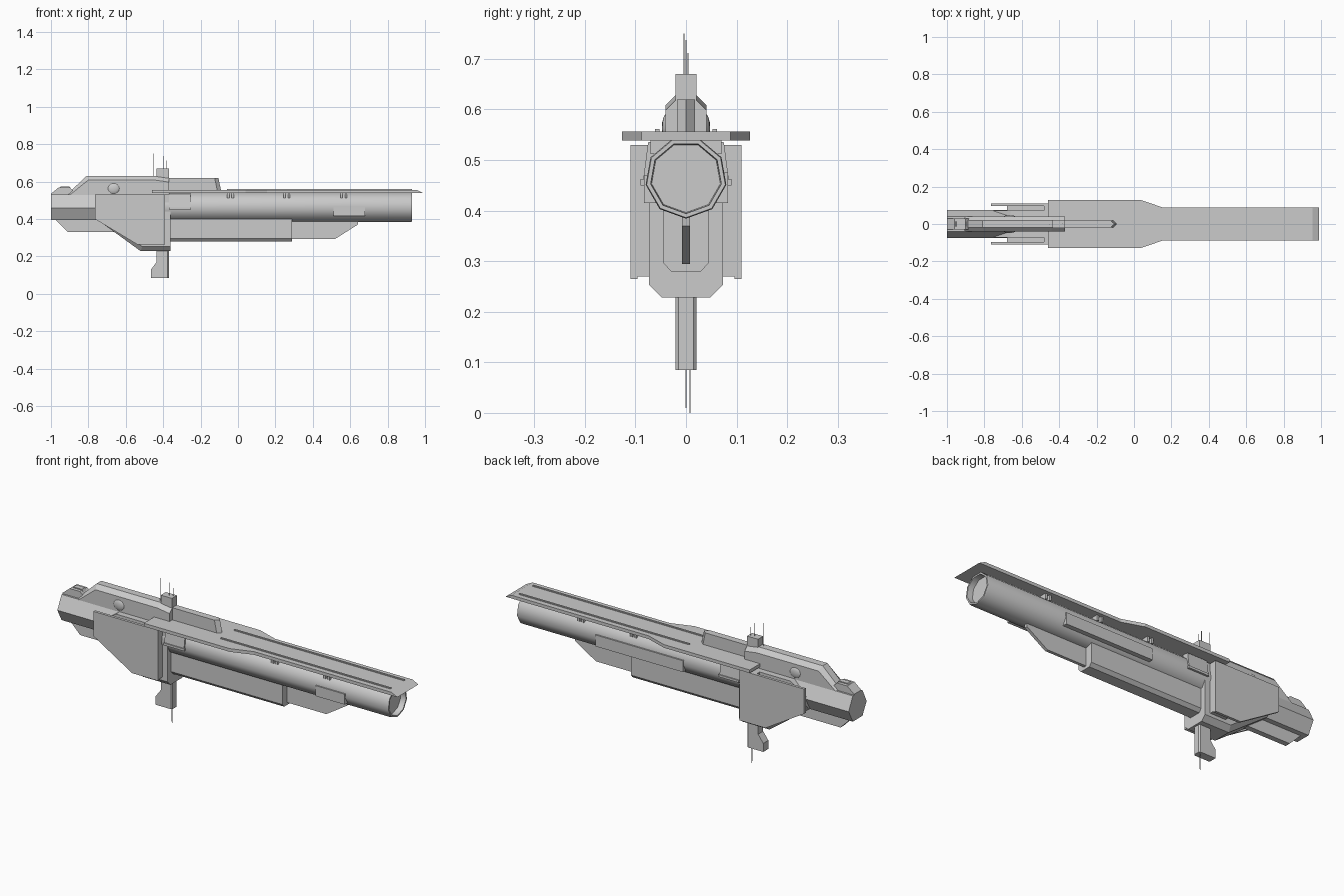
import bpy, bmesh, math
from mathutils import Vector

if "Cube" in bpy.data.objects:
    bpy.data.objects.remove(bpy.data.objects["Cube"])


def make(name, bm):
    bmesh.ops.recalc_face_normals(bm, faces=bm.faces)
    me = bpy.data.meshes.new(name)
    bm.to_mesh(me)
    bm.free()
    ob = bpy.data.objects.new(name, me)
    bpy.context.collection.objects.link(ob)
    return ob


def loft(name, rings):
    """Skin matching closed rings of 3D points and cap the ends."""
    bm = bmesh.new()
    vs = [[bm.verts.new(p) for p in r] for r in rings]
    n = len(vs[0])
    for a, b in zip(vs, vs[1:]):
        for i in range(n):
            j = (i + 1) % n
            bm.faces.new((a[i], a[j], b[j], b[i]))
    bm.faces.new(vs[0])
    bm.faces.new(vs[-1])
    return make(name, bm)


def side_profile(name, pts, y0, y1):
    """Extrude an xz outline between two y values."""
    return loft(name, [[(x, y, z) for x, z in pts] for y in (y0, y1)])


def section(name, half, x0, x1):
    """Extrude a mirrored yz half-section along x."""
    ring = half + [(-y, z) for y, z in reversed(half)]
    return loft(name, [[(x, y, z) for y, z in ring] for x in (x0, x1)])


def box(name, x, y, z):
    return side_profile(name, [(x[0], z[0]), (x[1], z[0]), (x[1], z[1]), (x[0], z[1])], *y)


def bevel_long_edges(ob, width, test):
    """Chamfer the edges whose midpoint passes the test."""
    bm = bmesh.new()
    bm.from_mesh(ob.data)
    edges = [e for e in bm.edges if test(*((e.verts[0].co + e.verts[1].co) / 2))
             and abs(e.verts[0].co.y - e.verts[1].co.y) < 1e-4]
    bmesh.ops.bevel(bm, geom=edges, offset=width, segments=1, affect='EDGES')
    bm.to_mesh(ob.data)
    bm.free()


def smooth(ob, angle):
    bpy.ops.object.select_all(action='DESELECT')
    ob.select_set(True)
    bpy.context.view_layer.objects.active = ob
    bpy.ops.object.shade_smooth_by_angle(angle=math.radians(angle))


# Main barrel: nine-sided tube with a recessed mouth
def ring9(x, r):
    return [(x, r * math.sin(math.tau * (i + .5) / 9), .465 + r * math.cos(math.tau * (i + .5) / 9))
            for i in range(9)]

barrel = loft("barrel", [ring9(-.40, .081), ring9(.92, .081), ring9(.93, .079),
                         ring9(.93, .071), ring9(.90, .069)])
smooth(barrel, 42)

# Flight deck with waisted outline and bevelled bow
half = [(-.46, .127), (.04, .127), (.155, .088)]
def deck_ring(z, bow):
    pts = half + [(bow, .088)]
    return [(x, y, z) for x, y in pts] + [(x, -y, z) for x, y in reversed(pts)]
loft("flight_deck", [deck_ring(.539, .99), deck_ring(.556, .955)])

# Rear hull, six-sided
section("rear_hull", [(.04, .53), (.075, .46), (.04, .395)], -1, -.36)

# Upper hull with chamfered roof
upper = side_profile("upper_hull", [(-.91, .52), (-.90, .545), (-.81, .63), (-.44, .63),
                                    (-.37, .62), (-.37, .52)], -.041, .041)
bevel_long_edges(upper, .022, lambda x, y, z: z > .56 and x < -.38)

# Narrow spine running forward on the deck with pointed end
loft("deck_spine", [[(-.46, -.018, z), (a - .02, -.018, z), (a, 0, z), (a - .02, .018, z),
                     (-.46, .018, z)] for z, a in ((.55, -.09), (.62, -.105))])

# Stern bump
side_profile("stern_bump", [(-1, .52), (-1, .535), (-.96, .568), (-.90, .568),
                            (-.87, .54), (-.87, .52)], -.03, .03)
side_profile("stern_ridge", [(-.99, .53), (-.95, .573), (-.90, .573), (-.88, .54)], -.013, .013)

# Lower hull wedge with chamfered belly
lower = side_profile("lower_hull", [(-.75, .47), (-.75, .395), (-.52, .228), (-.36, .228),
                                    (-.36, .53), (-.66, .53)], -.073, .073)
bevel_long_edges(lower, .025, lambda x, y, z: z < .33)

# Keel box and fins
section("keel_box", [(.045, .42), (.045, .297), (.03, .28)], -.37, .29)
side_profile("front_fin", [(.25, .40), (.25, .294), (.52, .294), (.64, .37), (.645, .40)], -.008, .008)
side_profile("rear_fin", [(-.98, .40), (-.91, .33), (-.60, .33), (-.60, .40)], -.014, .014)

# Paired side parts
for s, tag in ((-1, "left"), (1, "right")):
    def span(a, b):
        return (s * a, s * b)
    side_profile("armour_panel_" + tag, [(-.765, .53), (-.39, .53), (-.39, .265), (-.54, .265),
                                         (-.765, .40)], *span(.096, .11))
    box("panel_mount_" + tag, (-.68, -.44), span(.04, .097), (.45, .51))
    box("panel_bracket_" + tag, (-.48, -.39), span(.06, .097), (.27, .53))
    # Framed bay ahead of the armour panel
    loft("side_bay_" + tag, [[(x, s * y, z) for y, z in ((.04, .54), (.075, .535), (.086, .45), (.05, .45))]
                             for x in (-.37, -.255)])
    box("bay_sill_" + tag, (-.37, -.25), span(.05, .09), (.45, .462))
    # Deck rail
    box("deck_rail_" + tag, (-.06, .93), span(.052, .061), (.553, .561))
    # Clips under the deck
    for c in (-.04, .26, .565):
        for d in (-.012, .012):
            box("deck_clip_" + tag, (c + d - .006, c + d + .006), span(.03, .07), (.512, .542))
    # Dome on the upper hull
    bm = bmesh.new()
    bmesh.ops.create_uvsphere(bm, u_segments=16, v_segments=8, radius=.034)
    bmesh.ops.scale(bm, vec=(1, .35, .9), verts=bm.verts)
    bmesh.ops.translate(bm, vec=(-.665, s * .036, .563), verts=bm.verts)
    smooth(make("hull_dome_" + tag, bm), 50)

# Barrel plates, different on each side
box("barrel_plate_short", (.51, .68), (-.083, -.05), (.415, .47))
box("barrel_plate_long", (-.04, .47), (.05, .083), (.415, .475))

# Command towers above and below
box("upper_tower", (-.435, -.37), (-.021, .021), (.60, .67))
tower = side_profile("lower_tower", [(-.435, .25), (-.435, .17), (-.465, .13), (-.465, .085),
                                     (-.37, .085), (-.37, .25)], -.021, .021)
bevel_long_edges(tower, .006, lambda x, y, z: x > -.38)

# Antenna masts
for x, y, z0, z1 in ((-.45, -.004, .61, .75), (-.40, 0, .66, .737), (-.38, .004, .66, .712),
                     (-.385, .008, 0, .10), (-.39, 0, .01, .10)):
    box("antenna", (x - .001, x + .001), (y - .001, y + .001), (z0, z1))
